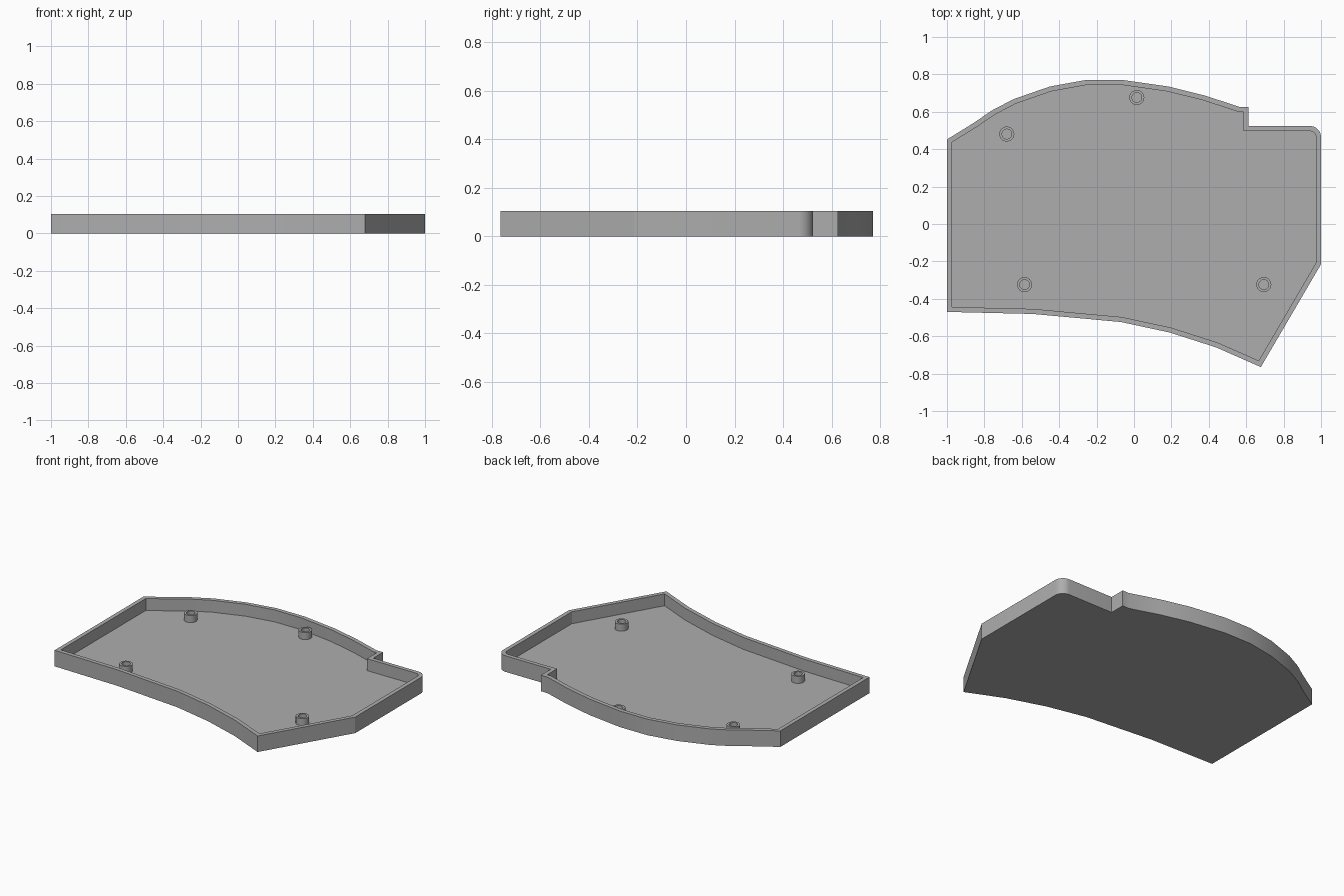
import bpy
import bmesh
from math import sin, cos, pi, radians
from mathutils import Vector

HEIGHT, FLOOR, WALL = 0.105, 0.027, 0.027
BOSS_TOP, BOSS_RADIUS, HOLE_RADIUS = 0.073, 0.04, 0.026

cube = bpy.data.objects.get("Cube")
if cube:
    bpy.data.objects.remove(cube, do_unlink=True)

# Single grey plastic
GREY = (0.42, 0.42, 0.42, 1.0)
plastic = bpy.data.materials.new("grey_plastic")
plastic.use_nodes = True
plastic.diffuse_color = GREY
plastic.node_tree.nodes["Principled BSDF"].inputs["Base Color"].default_value = GREY


def arc(cx, cy, radius, start, end, steps):
    """Points on a circular arc, angles in degrees."""
    angles = [radians(start + (end - start) * i / steps) for i in range(steps + 1)]
    return [(cx + radius * cos(a), cy + radius * sin(a)) for a in angles]


def inset(points, distance):
    """Offset a counter-clockwise outline inwards with mitred corners."""
    result = []
    for i, p in enumerate(points):
        p = Vector(p)
        before = (p - Vector(points[i - 1])).normalized()
        after = (Vector(points[(i + 1) % len(points)]) - p).normalized()
        n1, n2 = Vector((-before.y, before.x)), Vector((-after.y, after.x))
        result.append(tuple(p + (n1 + n2) * distance / (1 + n1.dot(n2))))
    return result


def loft(name, loops, capped, location=(0, 0, 0)):
    """Bridge a stack of (outline, z) loops, optionally closing both ends."""
    bm = bmesh.new()
    rings = [[bm.verts.new((x, y, z)) for x, y in outline] for outline, z in loops]
    for low, high in zip(rings, rings[1:]):
        count = len(low)
        for i in range(count):
            j = (i + 1) % count
            bm.faces.new((low[i], low[j], high[j], high[i]))
    if capped:
        bm.faces.new(rings[0][::-1])
        bm.faces.new(rings[-1])
    mesh = bpy.data.meshes.new(name)
    bm.to_mesh(mesh)
    bm.free()
    mesh.materials.append(plastic)
    obj = bpy.data.objects.new(name, mesh)
    obj.location = location
    bpy.context.collection.objects.link(obj)
    bpy.ops.object.select_all(action='DESELECT')
    obj.select_set(True)
    bpy.context.view_layer.objects.active = obj
    bpy.ops.object.shade_smooth_by_angle(angle=radians(25))
    return obj


# Tray outline, counter-clockwise from the front left corner
front_edge = [(-1, -0.47), (-0.54, -0.481), (-0.07, -0.524), (0.19, -0.58),
              (0.44, -0.66), (0.678, -0.765)]
right_edge = [(1, -0.215)] + arc(0.94, 0.464, 0.06, 0, 90, 8)
notch = [(0.613, 0.524), (0.613, 0.626), (0.565, 0.626)]
back_edge = [(0.378, 0.687), (0.185, 0.735), (-0.06, 0.77), (-0.258, 0.77),
             (-0.45, 0.735), (-0.643, 0.668), (-0.76, 0.607), (-0.853, 0.543),
             (-1, 0.452)]
outer = front_edge + right_edge + notch + back_edge
inner = inset(outer, WALL)

# Open tray: outer wall, rim, inner wall and floor
loft("tray", [(outer, 0), (outer, HEIGHT), (inner, HEIGHT), (inner, FLOOR)], True)

# Hollow screw bosses standing on the floor
boss_wall = arc(0, 0, BOSS_RADIUS, 0, 360, 32)[:-1]
boss_hole = arc(0, 0, HOLE_RADIUS, 0, 360, 32)[:-1]
bosses = {"back_right": (-0.68, 0.481), "back_middle": (0.015, 0.676),
          "front_right": (-0.585, -0.324), "front_left": (0.694, -0.324)}
for place, (x, y) in bosses.items():
    loft("screw_boss_" + place,
         [(boss_wall, FLOOR), (boss_wall, BOSS_TOP), (boss_hole, BOSS_TOP), (boss_hole, FLOOR)],
         False, (x, y, 0))
